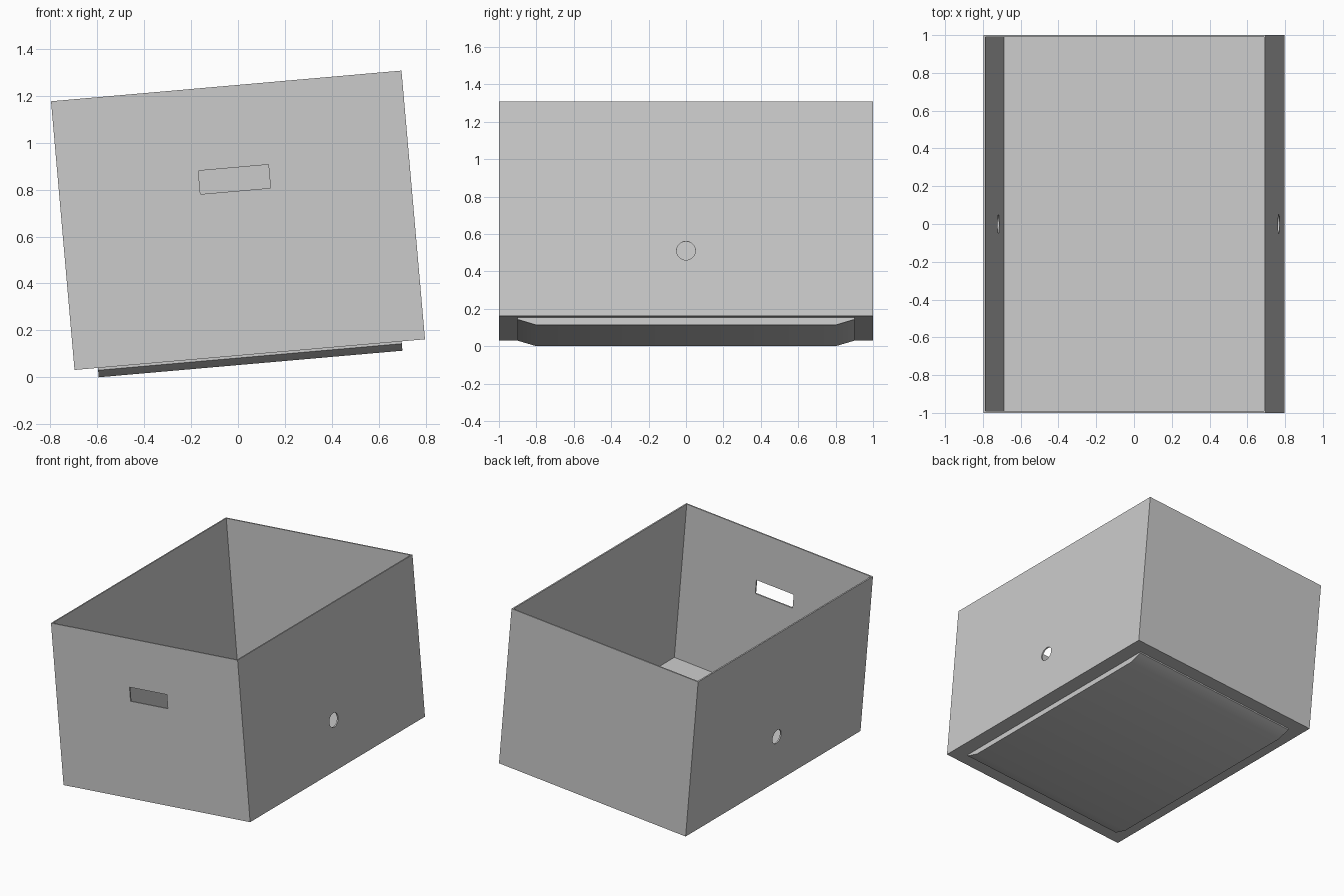
import bpy, bmesh, math
from mathutils import Matrix, Vector

if "Cube" in bpy.data.objects:
    bpy.data.objects.remove(bpy.data.objects["Cube"])

W, D, H, T = 1.5, 2.0, 1.15, 0.01      # box width, depth, height, wall thickness
TILT = Matrix.Rotation(math.radians(-5), 4, 'Y')
CENTRE = TILT @ Vector((0, 0, H / 2))
PLACE = Matrix.Translation((-CENTRE.x, 0, 0.0965)) @ TILT

grey = bpy.data.materials.new("light grey")
grey.use_nodes = True
grey.diffuse_color = (0.6, 0.6, 0.6, 1)
grey.node_tree.nodes["Principled BSDF"].inputs["Base Color"].default_value = (0.6, 0.6, 0.6, 1)


def make_object(name, bm):
    bmesh.ops.recalc_face_normals(bm, faces=bm.faces)
    mesh = bpy.data.meshes.new(name)
    bm.to_mesh(mesh)
    bm.free()
    mesh.materials.append(grey)
    obj = bpy.data.objects.new(name, mesh)
    bpy.context.collection.objects.link(obj)
    obj.matrix_world = PLACE
    return obj


def block(name, size, centre):
    bm = bmesh.new()
    bmesh.ops.create_cube(bm, size=1)
    bmesh.ops.scale(bm, vec=size, verts=bm.verts)
    bmesh.ops.translate(bm, vec=centre, verts=bm.verts)
    return make_object(name, bm)


def rod(name, radius, length, height):
    bm = bmesh.new()
    bmesh.ops.create_cone(bm, cap_ends=True, segments=32, radius1=radius, radius2=radius,
                          depth=length, matrix=Matrix.Translation((0, 0, height))
                          @ Matrix.Rotation(math.pi / 2, 4, 'Y'))
    return make_object(name, bm)


def select_only(obj):
    bpy.ops.object.select_all(action='DESELECT')
    obj.select_set(True)
    bpy.context.view_layer.objects.active = obj


# Open-topped box: hollowed, with a front hand slot and round side holes
box = block("box", (W, D, H), (0, 0, H / 2))
cutters = [
    block("hollow_cutter", (W - 2 * T, D - 2 * T, H), (0, 0, H / 2 + T)),
    block("hand_slot_cutter", (0.3, 0.2, 0.1), (0, -D / 2, 0.75)),
    rod("side_hole_cutter", 0.05, W + 0.2, 0.35),
]
select_only(box)
for cutter in cutters:
    mod = box.modifiers.new(cutter.name, 'BOOLEAN')
    mod.operation = 'DIFFERENCE'
    mod.solver = 'EXACT'
    mod.object = cutter
    bpy.ops.object.modifier_apply(modifier=mod.name)
for cutter in cutters:
    bpy.data.objects.remove(cutter)

# Raised base under the box: side profile with sloping ends, extruded across
profile = [(-0.9, 0), (-0.9, -0.01), (-0.8, -0.04), (0.8, -0.04), (0.9, -0.01), (0.9, 0)]
bm = bmesh.new()
half = W / 2 - 0.1
face = bm.faces.new([bm.verts.new((-half, y, z)) for y, z in profile])
extruded = bmesh.ops.extrude_face_region(bm, geom=[face])["geom"]
bmesh.ops.translate(bm, vec=(2 * half, 0, 0),
                    verts=[v for v in extruded if isinstance(v, bmesh.types.BMVert)])
base = make_object("base", bm)
select_only(base)
bpy.ops.object.shade_smooth_by_angle(angle=math.radians(30))
